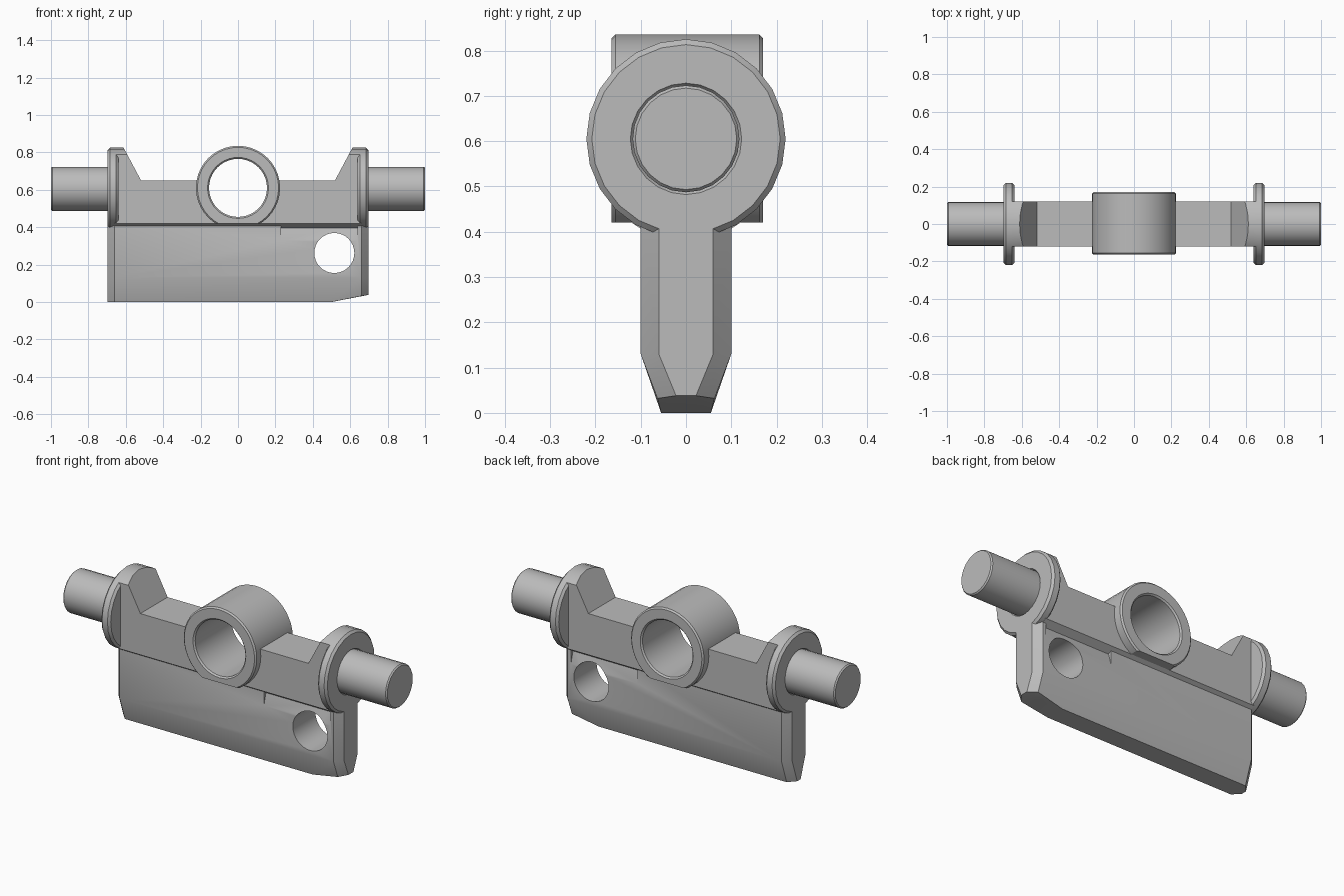
import bpy, bmesh, math
from mathutils import Matrix, Vector

default = bpy.data.objects.get("Cube")
if default:
    bpy.data.objects.remove(default, do_unlink=True)

grey = bpy.data.materials.new("plain grey")
grey.use_nodes = True
colour = (0.5, 0.5, 0.5, 1)
grey.diffuse_color = colour
grey.node_tree.nodes["Principled BSDF"].inputs["Base Color"].default_value = colour

AXLE_Z = 0.605
RING_Z = 0.61


def finish(name, bm):
    bmesh.ops.recalc_face_normals(bm, faces=bm.faces)
    mesh = bpy.data.meshes.new(name)
    bm.to_mesh(mesh)
    bm.free()
    mesh.materials.append(grey)
    ob = bpy.data.objects.new(name, mesh)
    bpy.context.collection.objects.link(ob)
    return ob


def hull(name, points):
    """Convex solid around a few corner points."""
    bm = bmesh.new()
    for p in points:
        bm.verts.new(p)
    res = bmesh.ops.convex_hull(bm, input=bm.verts)
    loose = [g for g in res["geom_interior"] if isinstance(g, bmesh.types.BMVert)]
    bmesh.ops.delete(bm, geom=loose, context="VERTS")
    bmesh.ops.dissolve_limit(bm, angle_limit=0.01, verts=bm.verts, edges=bm.edges)
    return finish(name, bm)


def lathe(name, profile, axis, centre, steps, floor=None):
    """Turn (radius, distance) points around an axis; optionally cut flat below floor."""
    bm = bmesh.new()
    verts = [bm.verts.new((r, 0, t)) for r, t in profile]
    edges = [bm.edges.new((verts[i - 1], verts[i])) for i in range(len(verts))
             if profile[i - 1][0] + profile[i][0] > 0]
    bmesh.ops.spin(bm, geom=verts + edges, cent=(0, 0, 0), axis=(0, 0, 1),
                   angle=math.tau, steps=steps, use_merge=False)
    bmesh.ops.remove_doubles(bm, verts=bm.verts, dist=1e-4)
    turn = Vector((0, 0, 1)).rotation_difference(Vector(axis)).to_matrix().to_4x4()
    bmesh.ops.transform(bm, matrix=Matrix.Translation(centre) @ turn, verts=bm.verts)
    if floor is not None:
        cut = bmesh.ops.bisect_plane(bm, geom=bm.verts[:] + bm.edges[:] + bm.faces[:],
                                     plane_co=(0, 0, floor), plane_no=(0, 0, -1),
                                     clear_outer=True)
        rim = [e for e in cut["geom_cut"] if isinstance(e, bmesh.types.BMEdge)]
        bmesh.ops.holes_fill(bm, edges=rim)
    return finish(name, bm)


def rod(name, radius, start, end, axis, centre, steps):
    return lathe(name, [(0, start), (radius, start), (radius, end), (0, end)],
                 axis, centre, steps)


def combine(target, cutter, operation="DIFFERENCE"):
    mod = target.modifiers.new("cut", "BOOLEAN")
    mod.object, mod.operation, mod.solver = cutter, operation, "EXACT"
    bpy.context.view_layer.objects.active = target
    bpy.ops.object.modifier_apply(modifier=mod.name)
    bpy.data.objects.remove(cutter, do_unlink=True)


parts = []

# Blade: chamfered ends, tapered foot, one lower corner cut away
corners = []
for s in (-1, 1):
    for x in (-1, 1):
        for z in (0.43, 0.13):
            corners += [(x * 0.66, s * 0.1, z), (x * 0.697, s * 0.06, z)]
    corners += [(-0.66, s * 0.055, 0), (-0.697, s * 0.015, 0), (0.5, s * 0.055, 0),
                (0.66, s * 0.063, 0.032), (0.697, s * 0.022, 0.038)]
blade = hull("blade", corners)
combine(blade, rod("hole_cutter", 0.107, -0.3, 0.3, (0, 1, 0), (0.515, 0, 0.262), 32))

# Sloping reliefs under the beam on both sides of the blade
for s in (-1, 1):
    wedge = [(x, s * y, z) for x in (0.23, 0.64)
             for y, z in ((0.1, 0.33), (0.07, 0.44), (0.15, 0.44), (0.15, 0.33))]
    combine(blade, hull("relief_cutter", wedge))
parts.append(blade)

# Beam with bevelled underside, bored for the ring
beam = hull("beam", [(x, s * y, z) for x in (-0.66, 0.66) for s in (-1, 1)
                     for y, z in ((0.12, 0.65), (0.12, 0.42), (0.075, 0.39))])
combine(beam, rod("bore_cutter", 0.19, -0.3, 0.3, (0, 1, 0), (0, 0, RING_Z), 40))
parts.append(beam)

# Flat sill closing the beam below the bore
parts.append(hull("ring_sill", [(x, y, z) for x in (-0.2, 0.2) for y in (-0.1, 0.1)
                                for z in (0.4, 0.43)]))

# Central ring with a flat underside
ring = [(0.163, -0.167), (0.217, -0.167), (0.225, -0.159), (0.225, 0.159),
        (0.217, 0.167), (0.163, 0.167), (0.155, 0.159), (0.155, -0.159)]
parts.append(lathe("central_ring", ring, (0, 1, 0), (0, 0.003, RING_Z), 40, floor=0.42))

# Flanged trunnions and the horns that brace them
trunnion = [(0, 0.64), (0.208, 0.64), (0.22, 0.652), (0.22, 0.685), (0.208, 0.697),
            (0.123, 0.697), (0.118, 0.69), (0.118, 0.993), (0.112, 1), (0, 1)]
horn_side = [(0.46, 0.54), (0.52, 0.65), (0.625, 0.85), (0.66, 0.85), (0.66, 0.54)]
for side, s in (("left", 1), ("right", -1)):
    parts.append(lathe(side + "_trunnion", trunnion, (s, 0, 0), (0, 0, AXLE_Z), 24))
    horn = hull(side + "_horn", [(s * x, y, z) for x, z in horn_side for y in (-0.12, 0.12)])
    combine(horn, rod("horn_cutter", 0.22, 0.3, 0.8, (s, 0, 0), (0, 0, AXLE_Z), 24),
            "INTERSECT")
    parts.append(horn)

# Smooth the round surfaces, keep the edges crisp
for ob in parts:
    bpy.ops.object.select_all(action="DESELECT")
    ob.select_set(True)
    bpy.context.view_layer.objects.active = ob
    bpy.ops.object.shade_smooth_by_angle(angle=math.radians(30))
